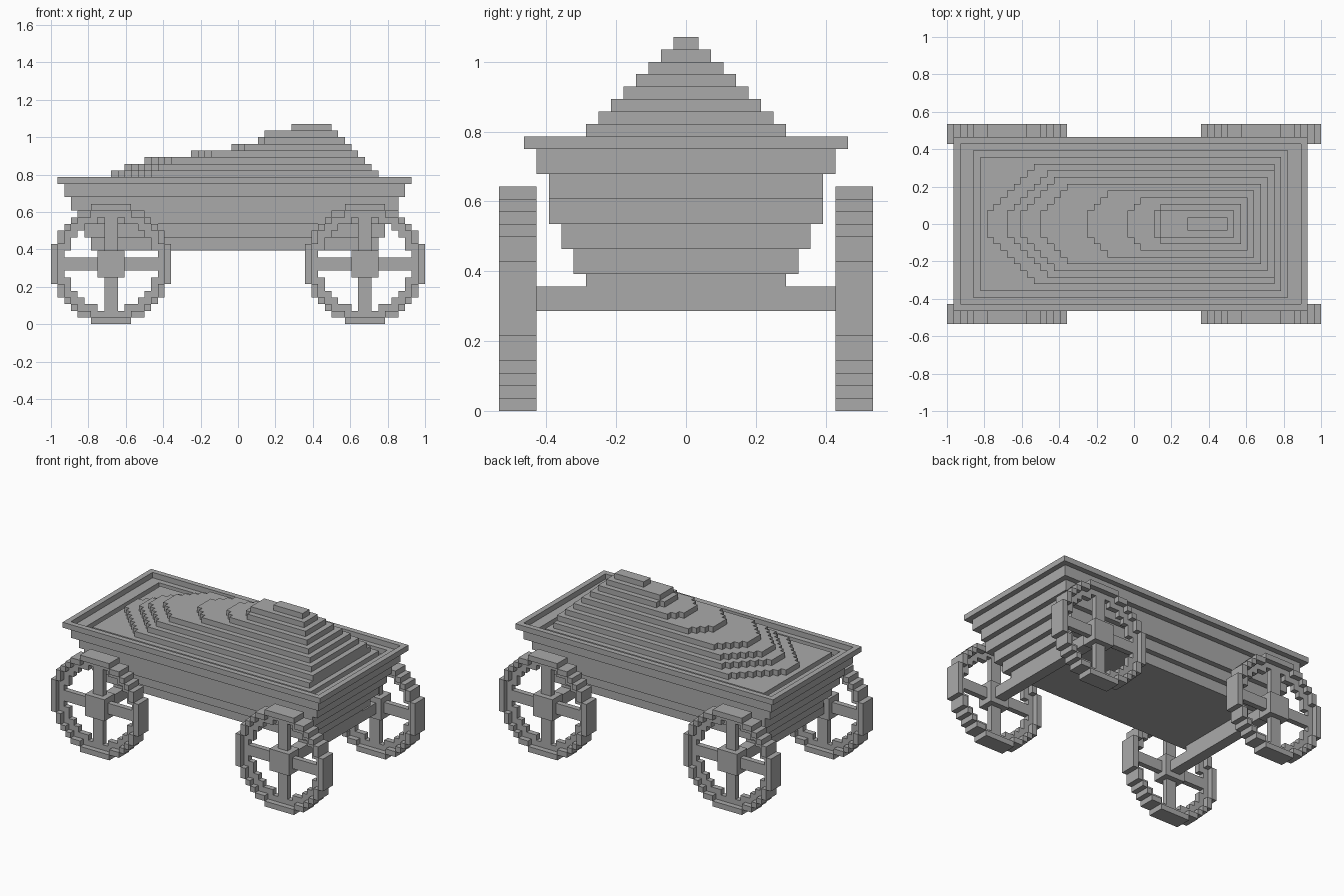
import bpy
import bmesh

if "Cube" in bpy.data.objects:
    bpy.data.objects.remove(bpy.data.objects["Cube"], do_unlink=True)

U = 2 / 56  # size of one block; all sizes below are in blocks

grey = bpy.data.materials.new("plain grey")
grey.use_nodes = True
COLOUR = (0.4, 0.4, 0.4, 1)
grey.diffuse_color = COLOUR
grey.node_tree.nodes["Principled BSDF"].inputs["Base Color"].default_value = COLOUR


def finish(name, bm):
    """Turn a bmesh built in blocks into a scene object."""
    bmesh.ops.scale(bm, vec=(U, U, U), verts=bm.verts)
    bmesh.ops.recalc_face_normals(bm, faces=bm.faces)
    mesh = bpy.data.meshes.new(name)
    bm.to_mesh(mesh)
    bm.free()
    mesh.materials.append(grey)
    return place(name, mesh)


def place(name, mesh):
    obj = bpy.data.objects.new(name, mesh)
    bpy.context.collection.objects.link(obj)
    return obj


def rect(x0, x1, h):
    return [(x0, -h), (x1, -h), (x1, h), (x0, h)]


def prism(name, outline, z0, z1):
    """Extrude a flat outline from z0 to z1."""
    bm = bmesh.new()
    face = bm.faces.new([bm.verts.new((x, y, z0)) for x, y in outline])
    out = bmesh.ops.extrude_face_region(bm, geom=[face], use_keep_orig=True)
    tops = [v for v in out["geom"] if isinstance(v, bmesh.types.BMVert)]
    bmesh.ops.translate(bm, vec=(0, 0, z1 - z0), verts=tops)
    return finish(name, bm)


def frame(name, outer, inner, z0, z1):
    """Rectangular ring between two outlines."""
    bm = bmesh.new()
    loops = [[bm.verts.new((x, y, z)) for x, y in outline]
             for outline, z in ((outer, z0), (outer, z1), (inner, z1), (inner, z0))]
    for a, b in zip(loops, loops[1:] + loops[:1]):
        for i in range(4):
            j = (i + 1) % 4
            bm.faces.new((a[i], a[j], b[j], b[i]))
    return finish(name, bm)


def blocks(name, cells):
    """Outer skin of a set of unit blocks."""
    bm = bmesh.new()
    for cell in cells:
        for axis in range(3):
            for side in (0, 1):
                near = list(cell)
                near[axis] += 2 * side - 1
                if tuple(near) in cells:
                    continue
                corners = []
                for a, b in ((0, 0), (1, 0), (1, 1), (0, 1)):
                    p = list(cell)
                    p[axis] += side
                    p[(axis + 1) % 3] += a
                    p[(axis + 2) % 3] += b
                    corners.append(bm.verts.new(p))
                if not side:
                    corners.reverse()
                bm.faces.new(corners)
    bmesh.ops.remove_doubles(bm, verts=bm.verts, dist=0.001)
    return finish(name, bm)


# Stepped tub: left end, right end, half width, bottom, top
TUB = [(-22, 21, 9, 11, 13), (-23, 22, 10, 13, 15), (-24, 23, 11, 15, 17),
       (-25, 24, 11, 17, 19), (-26, 25, 12, 19, 20)]
for n, (x0, x1, h, z0, z1) in enumerate(TUB):
    prism(f"tub_step_{n + 1}", rect(x0, x1, h), z0, z1)
frame("tub_ledge", rect(-26, 25, 12), rect(-24, 23, 11), 20, 21)
frame("tub_rim", rect(-27, 26, 13), rect(-26, 25, 12), 21, 22)


# Heaped load: each layer has a stepped, pointed left end
def heap_outline(left, right, h):
    side = []
    for y in range(min(2, h), h + 1):
        x = left + max(0, y - 2)
        side.append((x, y))
        if y < h:
            side.append((x + 1, y))
    side.append((right, h))
    return side + [(x, -y) for x, y in reversed(side)]


prism("load_base", rect(-23, 22, 10), 20, 21)
LEFT_TIPS = [-22, -19, -17, -14, -7, -1, 3, 4, 8]
for n, left in enumerate(LEFT_TIPS):
    right = 21 if n == 0 else 22 - n
    prism(f"load_layer_{n + 1}", heap_outline(left, right, 9 - n), 21 + n, 22 + n)

# Wheel: thick outer rim, thin inner rim and spokes, thick square hub
HALF = [9, 9, 9, 8, 8, 7, 6, 5, 3]


def in_disc(x, z):
    row = z if z >= 0 else -z - 1
    return row < 9 and -HALF[row] <= x < HALF[row]


cells = set()
for x in range(-9, 9):
    for z in range(-9, 9):
        if not in_disc(x, z):
            continue
        edge = not all(in_disc(x + a, z + b) for a, b in ((1, 0), (-1, 0), (0, 1), (0, -1)))
        hub = -2 <= x < 2 and -2 <= z < 2
        spoke = -1 <= x < 1 or -1 <= z < 1
        inner = (x + 0.5) ** 2 + (z + 0.5) ** 2 > 6.9 ** 2
        if edge or hub:
            cells.update((x, y, z) for y in (-1, 0, 1))
        elif spoke or inner:
            cells.add((x, 0, z))

wheel_mesh = None
for end, cx in (("right", -19), ("left", 19)):
    for side, y in (("front", -14), ("back", 13)):
        name = f"{side}_{end}_wheel"
        if wheel_mesh is None:
            wheel = blocks(name, cells)
            wheel_mesh = wheel.data
        else:
            wheel = place(name, wheel_mesh)
        wheel.location = (cx * U, y * U, 9 * U)
    # Axle beam and the block joining it to the tub
    prism(f"{end}_axle", rect(cx - 1, cx + 1, 12), 8, 10)
    prism(f"{end}_axle_block", rect(cx - 1, cx + 1, 8), 10, 11)
